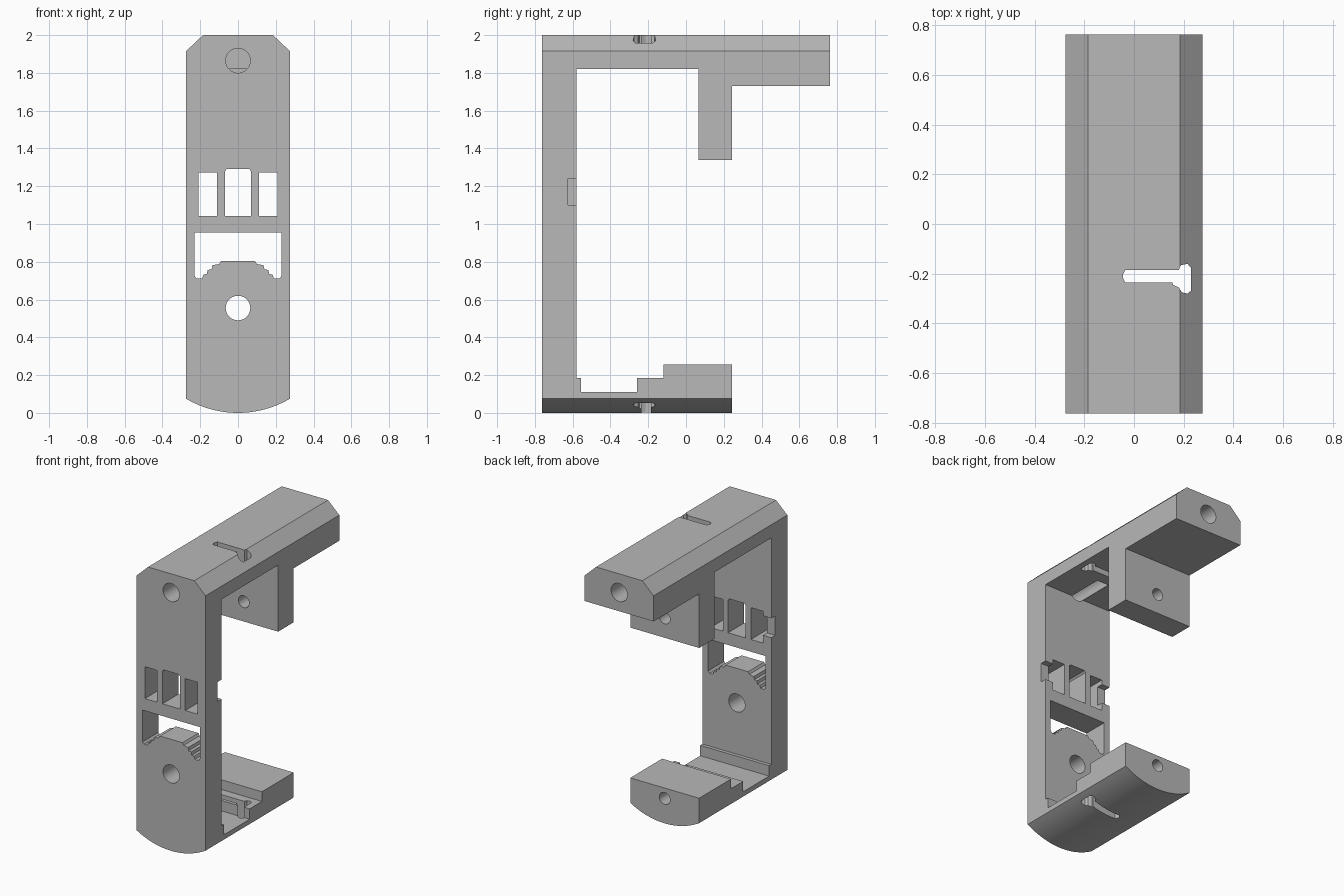
import bpy, bmesh, math

cube = bpy.data.objects.get("Cube")
if cube:
    bpy.data.objects.remove(cube, do_unlink=True)

grey = bpy.data.materials.new("plain_grey")
grey.use_nodes = True
colour = (0.48, 0.48, 0.48, 1)
grey.diffuse_color = colour
grey.node_tree.nodes["Principled BSDF"].inputs["Base Color"].default_value = colour


def prism(name, outline, axis, lo, hi):
    """Extrude a 2D outline along the given axis from lo to hi."""
    place = {"x": lambda a, b, t: (t, a, b),
             "y": lambda a, b, t: (a, t, b),
             "z": lambda a, b, t: (a, b, t)}[axis]
    bm = bmesh.new()
    near = [bm.verts.new(place(a, b, lo)) for a, b in outline]
    far = [bm.verts.new(place(a, b, hi)) for a, b in outline]
    bm.faces.new(near)
    bm.faces.new(far[::-1])
    n = len(outline)
    for i in range(n):
        j = (i + 1) % n
        bm.faces.new((near[i], far[i], far[j], near[j]))
    bmesh.ops.recalc_face_normals(bm, faces=bm.faces[:])
    mesh = bpy.data.meshes.new(name)
    bm.to_mesh(mesh)
    bm.free()
    mesh.materials.append(grey)
    obj = bpy.data.objects.new(name, mesh)
    bpy.context.collection.objects.link(obj)
    return obj


def rect(x0, x1, z0, z1):
    return [(x0, z0), (x1, z0), (x1, z1), (x0, z1)]


def circle(x, z, r, n=40):
    return [(x + r * math.cos(math.tau * i / n), z + r * math.sin(math.tau * i / n))
            for i in range(n)]


def mirrored(half):
    """Close a right-hand half outline with its mirror image."""
    return half + [(-x, z) for x, z in reversed(half) if x > 0]


def combine(body, tool, operation="DIFFERENCE"):
    tool.hide_render = True
    mod = body.modifiers.new("cut", "BOOLEAN")
    mod.operation = operation
    mod.solver = "EXACT"
    mod.object = tool
    bpy.context.view_layer.objects.active = body
    bpy.ops.object.modifier_apply(modifier=mod.name)
    bpy.data.objects.remove(tool, do_unlink=True)


BACK, W = 0.7625, 0.275

# Side outline: upright, top arm with hanging column, stepped foot
side = [(-BACK, -0.05), (0.243, -0.05), (0.243, 0.255), (-0.12, 0.255),
        (-0.12, 0.185), (-0.26, 0.185), (-0.26, 0.11), (-0.555, 0.11),
        (-0.555, 0.185), (-0.58, 0.185), (-0.58, 1.82), (0.065, 1.82),
        (0.065, 1.34), (0.243, 1.34), (0.243, 1.73), (BACK, 1.73),
        (BACK, 2.05), (-BACK, 2.05)]
frame = prism("bracket_frame", side, "x", -0.35, 0.35)

# Front outline: rounded bottom and chamfered top
sag = 0.075
radius = (W * W + sag * sag) / (2 * sag)
sweep = math.asin(W / radius)
half = [(radius * math.sin(sweep * i / 14), radius * (1 - math.cos(sweep * i / 14)))
        for i in range(15)]
half += [(W, 1.915), (0.185, 2.0)]
combine(frame, prism("outline", mirrored(half), "y", -1, 1), "INTERSECT")

# Three upper windows
for x0, x1 in ((-0.21, -0.112), (0.112, 0.21)):
    combine(frame, prism("side_window", rect(x0, x1, 1.043, 1.273), "y", -0.9, -0.5))
middle = [(0.07, 1.043), (0.07, 1.278), (0.06, 1.29)]
combine(frame, prism("middle_window", mirrored(middle), "y", -0.9, -0.5))

# Lower window above the stepped dome
dome = [(0, 0.805), (0.09, 0.805), (0.1, 0.788), (0.135, 0.782), (0.14, 0.76),
        (0.16, 0.757), (0.165, 0.735), (0.183, 0.732), (0.19, 0.712),
        (0.218, 0.71), (0.23, 0.725), (0.23, 0.955)]
combine(frame, prism("dome_window", mirrored(dome), "y", -0.9, -0.5))

# Side notches behind the outer windows
for s in (-1, 1):
    x0, x1 = sorted((s * 0.2, s * 0.3))
    combine(frame, prism("notch", rect(-0.625, -0.55, 1.1, 1.24), "x", x0, x1))

# Round holes: height, radius, start and end along the depth
for z, r, y0, y1 in ((0.555, 0.065, -0.9, -0.5),
                     (1.865, 0.065, -0.9, -0.32),
                     (1.865, 0.065, 0.32, 0.9),
                     (1.483, 0.043, 0.0, 0.3),
                     (0.18, 0.043, -0.06, 0.3)):
    combine(frame, prism("hole", circle(0, z, r), "y", y0, y1))

# Hammer-shaped slot through both arms
slot = [(-0.045, -0.205), (-0.035, -0.185), (0.18, -0.185), (0.188, -0.166),
        (0.215, -0.16), (0.23, -0.178), (0.23, -0.268), (0.215, -0.28),
        (0.192, -0.275), (0.18, -0.255), (0.157, -0.245), (0.155, -0.235),
        (-0.035, -0.235), (-0.045, -0.215)]
combine(frame, prism("slot", slot, "z", -0.2, 2.2))

# Smooth the holes and rounded base, keep edges sharp
bpy.ops.object.select_all(action="DESELECT")
frame.select_set(True)
bpy.context.view_layer.objects.active = frame
bpy.ops.object.shade_smooth_by_angle(angle=math.radians(20))
